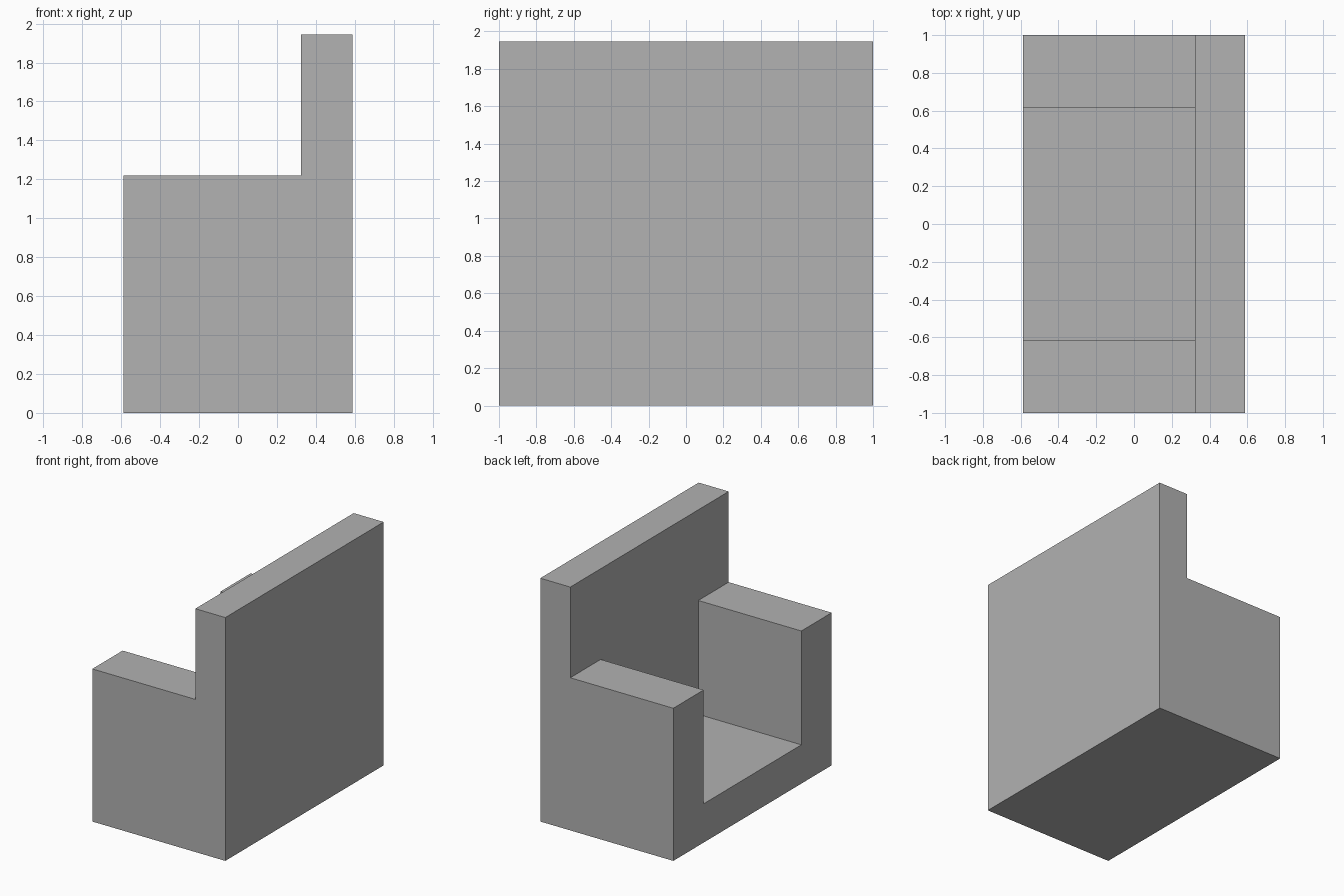
import bpy
import bmesh

cube = bpy.data.objects.get("Cube")
if cube:
    bpy.data.objects.remove(cube, do_unlink=True)

# Main dimensions
HALF_X, HALF_Y = 0.588, 1.0
BACK_X = 0.323
ARM_Y = 0.617
SEAT_Z, ARM_Z, BACK_Z = 0.31, 1.22, 1.945

grey = bpy.data.materials.new("plain grey")
grey.use_nodes = True
colour = (0.445, 0.445, 0.445, 1)
grey.diffuse_color = colour
grey.node_tree.nodes["Principled BSDF"].inputs["Base Color"].default_value = colour


def extruded(name, profile, half_depth):
    """Extrude an x-z profile symmetrically along y."""
    bm = bmesh.new()
    face = bm.faces.new([bm.verts.new((x, -half_depth, z)) for x, z in profile])
    result = bmesh.ops.extrude_face_region(bm, geom=[face])
    verts = [v for v in result["geom"] if isinstance(v, bmesh.types.BMVert)]
    bmesh.ops.translate(bm, verts=verts, vec=(0, 2 * half_depth, 0))
    bmesh.ops.recalc_face_normals(bm, faces=bm.faces)
    mesh = bpy.data.meshes.new(name)
    bm.to_mesh(mesh)
    bm.free()
    mesh.materials.append(grey)
    obj = bpy.data.objects.new(name, mesh)
    bpy.context.scene.collection.objects.link(obj)
    return obj


# Armchair body: low block for the arms with a tall backrest
armchair = extruded("armchair_body", [
    (-HALF_X, 0), (HALF_X, 0), (HALF_X, BACK_Z),
    (BACK_X, BACK_Z), (BACK_X, ARM_Z), (-HALF_X, ARM_Z)], HALF_Y)

# Seat opening between the arms, ending flush with the backrest
cutter = extruded("seat_cutter", [
    (-HALF_X - 0.2, SEAT_Z), (BACK_X, SEAT_Z),
    (BACK_X, ARM_Z + 0.2), (-HALF_X - 0.2, ARM_Z + 0.2)], ARM_Y)
cutter.hide_render = True
cutter.hide_viewport = True
cutter.display_type = 'WIRE'

cut = armchair.modifiers.new("seat opening", 'BOOLEAN')
cut.operation = 'DIFFERENCE'
cut.solver = 'EXACT'
cut.object = cutter

# Keep the cut result as a clean mesh
bpy.context.view_layer.update()
graph = bpy.context.evaluated_depsgraph_get()
finished = bpy.data.meshes.new_from_object(armchair.evaluated_get(graph))
armchair.modifiers.clear()
armchair.data = finished
bpy.data.objects.remove(cutter, do_unlink=True)
